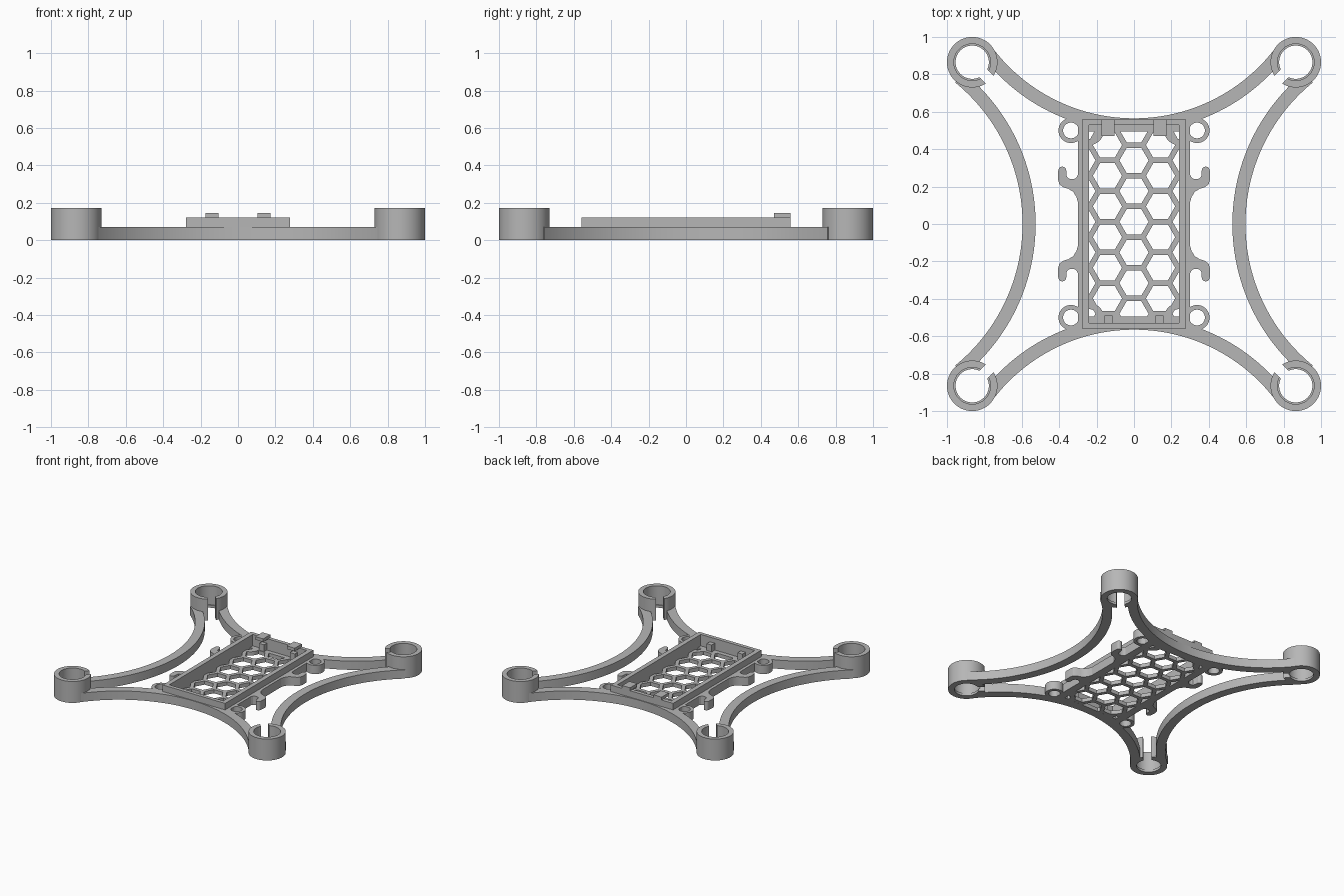
import bpy, bmesh, math
from mathutils import Matrix

if "Cube" in bpy.data.objects:
    bpy.data.objects.remove(bpy.data.objects["Cube"])

grey = bpy.data.materials.new("matte_grey")
grey.use_nodes = True
COLOUR = (0.47, 0.47, 0.47, 1)
grey.diffuse_color = COLOUR
grey.node_tree.nodes["Principled BSDF"].inputs["Base Color"].default_value = COLOUR

SIGNS = (-1, 1)
CORNERS = [(sx, sy) for sx in SIGNS for sy in SIGNS]
RING = 0.865          # motor ring centre offset
ARM_H = 0.07
FLOOR = 0.03


def finish(bm, name):
    bmesh.ops.recalc_face_normals(bm, faces=bm.faces)
    mesh = bpy.data.meshes.new(name)
    bm.to_mesh(mesh)
    bm.free()
    mesh.materials.append(grey)
    ob = bpy.data.objects.new(name, mesh)
    bpy.context.collection.objects.link(ob)
    return ob


def band(bm, outer, inner, z0, z1, closed=False):
    """Solid strip between two matching 2D outlines."""
    rows = [[bm.verts.new((x, y, z)) for x, y, z in
             ((*o, z0), (*o, z1), (*i, z1), (*i, z0))] for o, i in zip(outer, inner)]
    n = len(rows)
    for k in range(n if closed else n - 1):
        a, b = rows[k], rows[(k + 1) % n]
        for j in range(4):
            m = (j + 1) % 4
            bm.faces.new((a[j], a[m], b[m], b[j]))
    if not closed:
        bm.faces.new(rows[0])
        bm.faces.new(rows[-1])


def arc(cx, cy, r, start, end, n, loop=False):
    steps = n if loop else n + 1
    return [(cx + r * math.cos(start + (end - start) * k / n),
             cy + r * math.sin(start + (end - start) * k / n)) for k in range(steps)]


def box(bm, x0, x1, y0, y1, z0, z1, rot=None):
    m = Matrix.Translation(((x0 + x1) / 2, (y0 + y1) / 2, (z0 + z1) / 2))
    m = m @ Matrix.Diagonal((x1 - x0, y1 - y0, z1 - z0, 1))
    bmesh.ops.create_cube(bm, size=1, matrix=(rot @ m) if rot else m)


def prism(bm, x, y, r, z0, z1, sides):
    bmesh.ops.create_cone(bm, cap_ends=True, segments=sides, radius1=r, radius2=r,
                          depth=z1 - z0, matrix=Matrix.Translation((x, y, (z0 + z1) / 2)))


def cut(ob, cutter):
    """Subtract the cutter and bake the result."""
    cutter.hide_render = True
    mod = ob.modifiers.new("cut", 'BOOLEAN')
    mod.operation, mod.solver, mod.object = 'DIFFERENCE', 'EXACT', cutter
    bpy.context.view_layer.update()
    deps = bpy.context.evaluated_depsgraph_get()
    mesh = bpy.data.meshes.new_from_object(ob.evaluated_get(deps))
    ob.modifiers.clear()
    ob.data = mesh


# Slotted motor rings with a thin bottom lip
bm = bmesh.new()
for sx, sy in CORNERS:
    facing = math.atan2(-sy, -sx)
    for r_out, r_in, top in ((0.135, 0.098, 0.172), (0.1, 0.089, 0.02)):
        sides = []
        for r in (r_out, r_in):
            gap = math.asin(0.03 / r)
            sides.append(arc(sx * RING, sy * RING, r, facing + gap,
                             facing + math.tau - gap, 64))
        band(bm, *sides, 0, top)
finish(bm, "motor_rings")

# Bowed arms joining neighbouring rings
bm = bmesh.new()
for s in SIGNS:
    for centre, r, half, along_y in ((1.513, 0.948, 0.93, True), (1.571, 0.975, 0.887, False)):
        mid = -s * math.pi / 2 if along_y else (math.pi if s > 0 else 0)
        cx, cy = (0, s * centre) if along_y else (s * centre, 0)
        edges = [arc(cx, cy, rad, mid - half, mid + half, 64) for rad in (r + 0.07, r)]
        band(bm, *edges, 0, ARM_H)
arms = finish(bm, "bowed_arms")

# Cutters that clear ring bores, ring slots and the tray interior
bores, slots, tray = bmesh.new(), bmesh.new(), bmesh.new()
for sx, sy in CORNERS:
    prism(bores, sx * RING, sy * RING, 0.098, -0.1, 0.3, 64)
    rot = Matrix.Translation((sx * RING, sy * RING, 0)) @ \
        Matrix.Rotation(math.atan2(-sy, -sx), 4, 'Z')
    box(slots, 0, 0.15, -0.03, 0.03, -0.1, 0.3, rot)
box(tray, -0.24, 0.24, -0.53, 0.53, FLOOR, 0.3)
cutters = [finish(b, n) for b, n in
           ((bores, "bore_cutter"), (slots, "slot_cutter"), (tray, "tray_cutter"))]
for c in cutters:
    cut(arms, c)

# Tray walls and lower side rails
def rect(x, y):
    return [(-x, -y), (x, -y), (x, y), (-x, y)]

bm = bmesh.new()
band(bm, rect(0.277, 0.56), rect(0.24, 0.53), 0, 0.122, True)
finish(bm, "tray_walls")
bm = bmesh.new()
for s in SIGNS:
    x0, x1 = sorted((s * 0.27, s * 0.3))
    box(bm, x0, x1, -0.52, 0.52, 0, ARM_H)
finish(bm, "side_rails")

# Honeycomb floor
bm = bmesh.new()
box(bm, -0.242, 0.242, -0.532, 0.532, 0, FLOOR)
floor = finish(bm, "honeycomb_floor")
bm = bmesh.new()
PITCH = 0.164
for col in range(-2, 3):
    for row in range(-4, 5):
        y = 0.012 + PITCH * (row + 0.5 * (col % 2))
        x = col * PITCH * math.sqrt(3) / 2
        start = len(bm.verts)
        prism(bm, 0, 0, 0.078, -0.1, 0.1, 6)
        bm.verts.ensure_lookup_table()
        fresh = bm.verts[start:]
        bmesh.ops.rotate(bm, verts=fresh, matrix=Matrix.Rotation(math.pi / 6, 3, 'Z'))
        bmesh.ops.translate(bm, verts=fresh, vec=(x, y, 0))
        # keep the flat sides facing front and back
        if max(v.co.x for v in fresh) - x < 0.075:
            bmesh.ops.rotate(bm, verts=fresh, cent=(x, y, 0),
                             matrix=Matrix.Rotation(math.pi / 6, 3, 'Z'))
hexes = finish(bm, "honeycomb_cutter")
cut(floor, hexes)
for c in cutters + [hexes]:
    bpy.data.objects.remove(c)

# Solid floor strips and corner arcs
bm = bmesh.new()
for s in SIGNS:
    y0, y1 = sorted((s * 0.495, s * 0.535))
    box(bm, -0.24, 0.24, y0, y1, 0, FLOOR)
for sx, sy in CORNERS:
    start = math.atan2(-sy, -sx) - math.pi / 4
    edges = [arc(sx * 0.24, sy * 0.5, r, start, start + math.pi / 2, 12) for r in (0.078, 0.045)]
    band(bm, *edges, 0, FLOOR)
finish(bm, "floor_edges")

# Screw eyelets beside the tray corners
bm = bmesh.new()
for sx, sy in CORNERS:
    edges = [arc(sx * 0.337, sy * 0.5, r, 0, math.tau, 40, True) for r in (0.067, 0.042)]
    band(bm, *edges, 0, ARM_H, True)
finish(bm, "screw_eyelets")

# Curved side hooks: a finger, a round notch and a flared root
bm = bmesh.new()
outer = [(0.405, 0.285), (0.407, 0.24), (0.4, 0.215), (0.382, 0.198), (0.35, 0.188),
         (0.325, 0.172), (0.308, 0.145), (0.295, 0.1)]
inner = [(0.362, 0.285), (0.361, 0.26), (0.354, 0.247), (0.34, 0.24), (0.322, 0.24),
         (0.308, 0.248), (0.3, 0.262), (0.29, 0.28)]
for sx, sy in CORNERS:
    flip = [[(sx * x, sy * y) for x, y in pts] for pts in (outer, inner)]
    band(bm, *flip, 0, ARM_H)
    prism(bm, sx * 0.3835, sy * 0.285, 0.0215, 0, ARM_H, 24)
finish(bm, "side_hooks")

# Retaining clips at the back, stop posts at both ends
bm = bmesh.new()
for s in SIGNS:
    box(bm, s * 0.14 - 0.035, s * 0.14 + 0.035, 0.47, 0.56, 0.12, 0.145)
finish(bm, "retaining_clips")
bm = bmesh.new()
for s in SIGNS:
    for y0, y1 in ((-0.535, -0.49), (0.495, 0.535)):
        box(bm, s * 0.137 - 0.022, s * 0.137 + 0.022, y0, y1, 0.01, 0.085)
finish(bm, "stop_posts")

# Smooth the curved walls, keep the edges crisp
bpy.ops.object.select_all(action='DESELECT')
for ob in bpy.context.collection.objects:
    if ob.type == 'MESH':
        ob.select_set(True)
        bpy.context.view_layer.objects.active = ob
bpy.ops.object.shade_smooth_by_angle(angle=math.radians(30))
